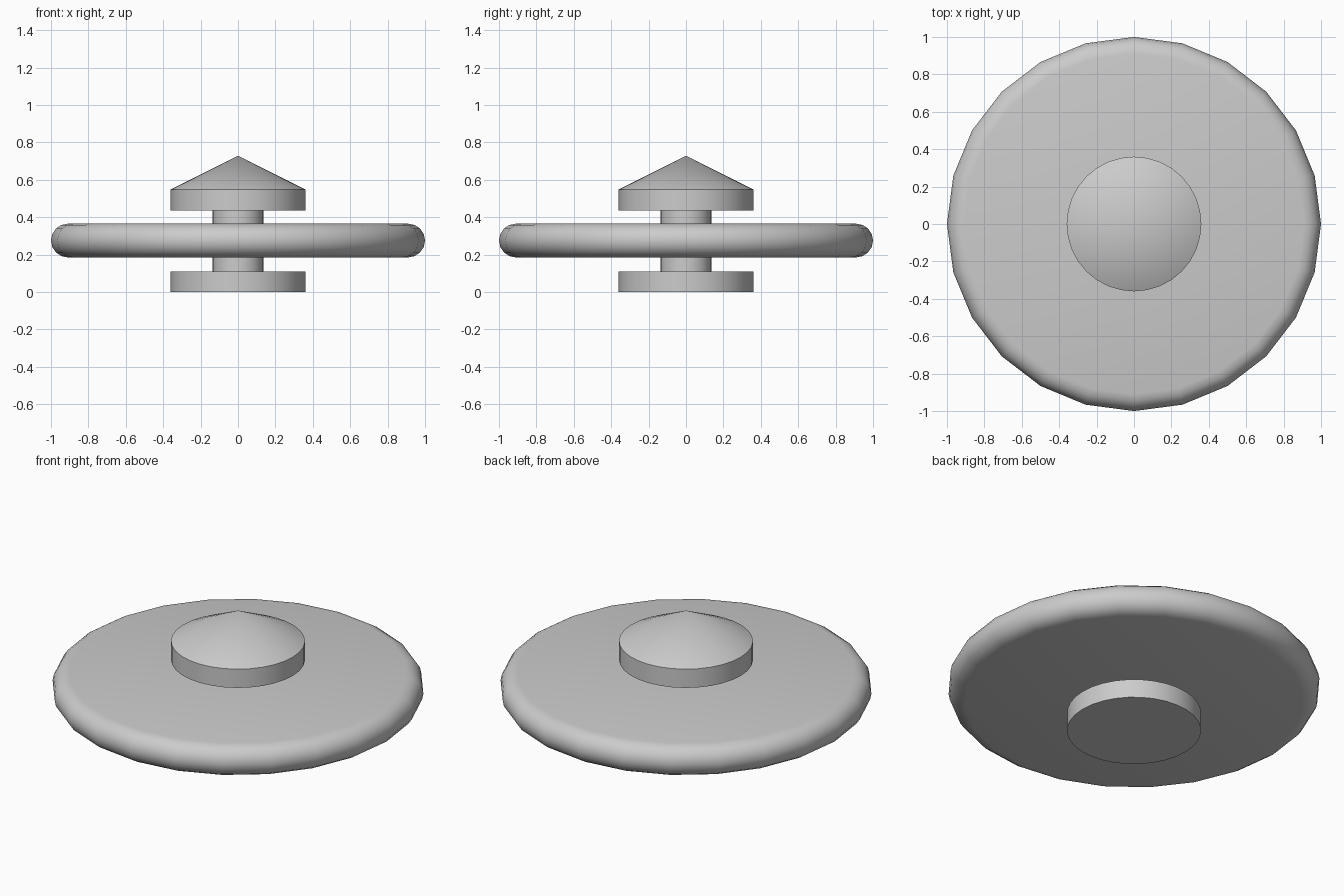
import bpy, bmesh, math

cube = bpy.data.objects.get("Cube")
if cube:
    bpy.data.objects.remove(cube, do_unlink=True)

grey = bpy.data.materials.new("light_grey")
grey.use_nodes = True
colour = (0.6, 0.6, 0.6, 1)
grey.diffuse_color = colour
grey.node_tree.nodes["Principled BSDF"].inputs["Base Color"].default_value = colour


def lathe(name, profile, sides):
    """Turn (radius, z) points, listed bottom to top, around the z axis."""
    bm = bmesh.new()
    rings = []
    for r, z in profile:
        count = sides if r > 0 else 1
        rings.append([bm.verts.new((r * math.cos(math.tau * i / sides),
                                    r * math.sin(math.tau * i / sides), z))
                      for i in range(count)])
    for low, high in zip(rings, rings[1:]):
        for i in range(sides):
            j = (i + 1) % sides
            if len(high) == 1:
                bm.faces.new((low[i], low[j], high[0]))
            else:
                bm.faces.new((low[i], low[j], high[j], high[i]))
    bm.faces.new(rings[0][::-1])
    if len(rings[-1]) > 1:
        bm.faces.new(rings[-1])
    mesh = bpy.data.meshes.new(name)
    bm.to_mesh(mesh)
    bm.free()
    mesh.materials.append(grey)
    obj = bpy.data.objects.new(name, mesh)
    bpy.context.collection.objects.link(obj)
    bpy.ops.object.select_all(action="DESELECT")
    obj.select_set(True)
    bpy.context.view_layer.objects.active = obj
    bpy.ops.object.shade_smooth_by_angle(angle=math.radians(35))
    return obj


# Base plate and central stem
lathe("base_plate", [(0.36, 0), (0.36, 0.11)], 32)
lathe("stem", [(0.135, 0.11), (0.135, 0.437)], 32)

# Wide disc with a half-round rim
steps, rim = 8, 0.09
angles = [math.pi * (k / steps - 0.5) for k in range(steps + 1)]
lathe("disc", [(1 - rim + rim * math.cos(a), 0.275 + rim * math.sin(a)) for a in angles], 24)

# Cap: short drum with a conical roof
lathe("cap_drum", [(0.36, 0.437), (0.36, 0.548)], 32)
lathe("cap_roof", [(0.36, 0.548), (0, 0.728)], 32)
